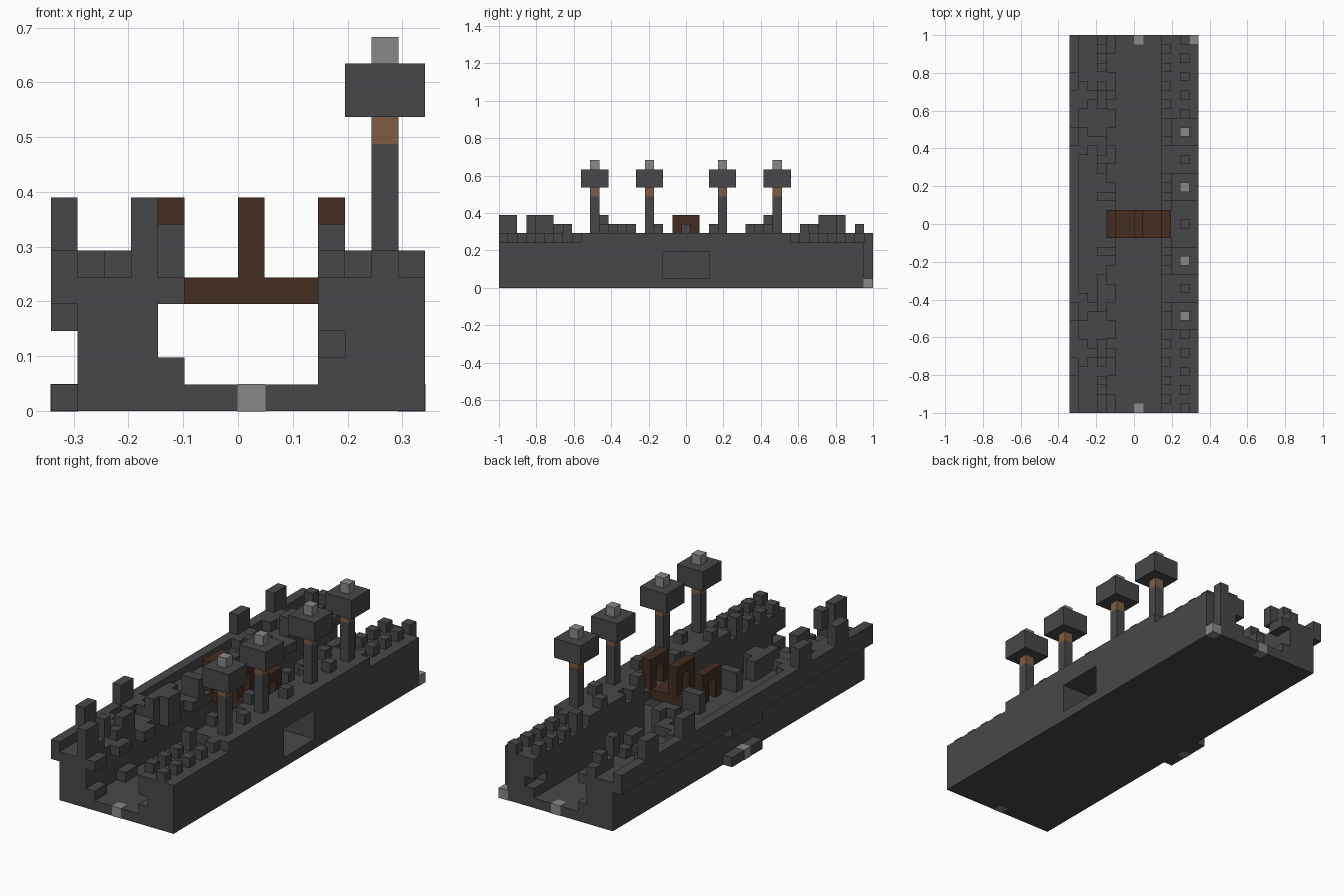
import bpy
import bmesh
from mathutils import Matrix, Vector

cube = bpy.data.objects.get("Cube")
if cube:
    bpy.data.objects.remove(cube, do_unlink=True)

UNIT = 2 / 41          # edge of one block
WIDTH, LENGTH = 14, 41  # size in blocks


def material(name, rgb):
    mat = bpy.data.materials.new(name)
    mat.use_nodes = True
    mat.diffuse_color = (*rgb, 1)
    mat.node_tree.nodes["Principled BSDF"].inputs["Base Color"].default_value = (*rgb, 1)
    return mat


stone = material("dark stone", (0.064, 0.062, 0.068))
wood = material("dark wood", (0.056, 0.026, 0.016))
tan = material("tan wood", (0.205, 0.107, 0.054))
lamp = material("light grey", (0.25, 0.25, 0.25))


def build(name, mat, boxes, grow=0.0):
    """One object from boxes given as (x, y, z) ranges in blocks."""
    bm = bmesh.new()
    for (x0, x1), (y0, y1), (z0, z1) in boxes:
        low = Vector((x0 - WIDTH / 2, y0 - LENGTH / 2, z0)) * UNIT
        high = Vector((x1 - WIDTH / 2, y1 - LENGTH / 2, z1)) * UNIT
        size = high - low + Vector((grow, grow, grow))
        place = Matrix.Translation((low + high) / 2) @ Matrix.Diagonal((*size, 1))
        bmesh.ops.create_cube(bm, size=1, matrix=place)
    mesh = bpy.data.meshes.new(name)
    bm.to_mesh(mesh)
    bm.free()
    mesh.materials.append(mat)
    obj = bpy.data.objects.new(name, mesh)
    bpy.context.collection.objects.link(obj)
    return obj


def runs(x, z, spans):
    """Boxes of one row, for several spans along the length."""
    return [(x, span, z) for span in spans]


def mirrored(spans):
    return spans + [(LENGTH - b, LENGTH - a) for a, b in spans]


FULL = (0, LENGTH)

# Ground slab and the two banks of the channel
build("ground_slab", stone, [((1, 13), FULL, (0, 1)), ((13, 14), (0, 40), (0, 1))])
build("right_bank", stone, [((1, 4), FULL, (1, 5))])
ends = mirrored([(0, 18)])
build("left_bank", stone,
      runs((11, 13), (1, 5), ends)
      + runs((13, 14), (1, 5), [(0, 18), (23, 40)])
      + runs((10, 11), (3, 5), ends)
      + runs((10, 11), (1, 2), ends)
      + runs((10, 11), (2, 3), mirrored([(2, 18)]))
      + [((10, 14), (18, 23), (4, 5))])

# Outer parapet overhanging the right bank, with its posts
build("right_parapet", stone, [((0, 1), FULL, (4, 6)), ((0, 1), (18, 23), (3, 4))])
build("right_posts", stone, runs((0, 1), (6, 8), mirrored([(4, 6), (10, 12)])))
build("right_buttresses", stone,
      runs((1, 2), (5, 6), mirrored([(5, 8), (10, 13)]))
      + runs((2, 3), (5, 6), mirrored([(6, 7), (11, 12)])))
build("right_ledge", stone, [((0, 1), (18, 23), (0, 1))])

# Inner battlement of the right bank
build("right_inner_wall", stone,
      runs((3, 4), (5, 6), mirrored([(0, 3), (5, 8), (11, 15), (17, 18)])))
build("right_inner_merlons", stone,
      runs((3, 4), (6, 7), mirrored([(6, 8), (17, 18)]) + [(11, 15), (27, 28), (39, 40)])
      + runs((3, 4), (6, 8), [(0, 2), (3, 4), (37, 38)]))
build("right_corbels", stone,
      runs((4, 5), (4, 5), mirrored([(0, 2), (4, 6), (8, 10), (12, 14), (16, 19)]) + [(19, 22)])
      + runs((4, 5), (5, 7), mirrored([(12, 14), (17, 18)])))
build("channel_steps", stone, runs((4, 5), (1, 2), mirrored([(0, 2), (5, 7)])))

# Left bank platform and battlements
build("left_platform", stone, [((11, 14), (9, 32), (5, 6))])
teeth = mirrored([(j, j + 1) for j in range(0, 9, 2)])
build("left_outer_merlons", stone,
      runs((12, 13), (5, 6), teeth)
      + runs((12, 13), (6, 7), [(j, j + 1) for j in (13, 20, 27)]))
build("left_inner_merlons", stone,
      runs((10, 11), (5, 6), mirrored([(j, j + 1) for j in range(1, 9, 2)] + [(9, 15), (16, 18)]))
      + runs((10, 11), (6, 7), mirrored([(7, 8), (11, 12), (17, 18)])))

# Lamp towers
for number, j in enumerate((10, 16, 24, 30), 1):
    mid = (12, 13)
    along = (j, j + 1)
    build(f"tower_shaft_{number}", stone, [(mid, along, (6, 10))])
    build(f"tower_collar_{number}", tan, [(mid, along, (10, 11))])
    build(f"tower_cap_{number}", stone, [((11, 14), (j - 1, j + 2), (11, 13))])
    build(f"tower_light_{number}", lamp, [(mid, along, (13, 14))])

# Wooden bridge with three gate frames
build("bridge_deck", wood, [((5, 10), (19, 22), (4, 5))])
for number, i in enumerate((4, 7, 10), 1):
    row = (i, i + 1)
    build(f"gate_frame_{number}", wood,
          runs(row, (5, 7), [(19, 20), (21, 22)]) + [(row, (19, 22), (7, 8))])

# Marker blocks at ground level
build("marker_blocks", lamp,
      [((7, 8), (0, 1), (0, 1)), ((7, 8), (40, 41), (0, 1)), ((0, 1), (20, 21), (0, 1)),
       ((13, 14), (40, 41), (0, 1))], grow=0.002)
